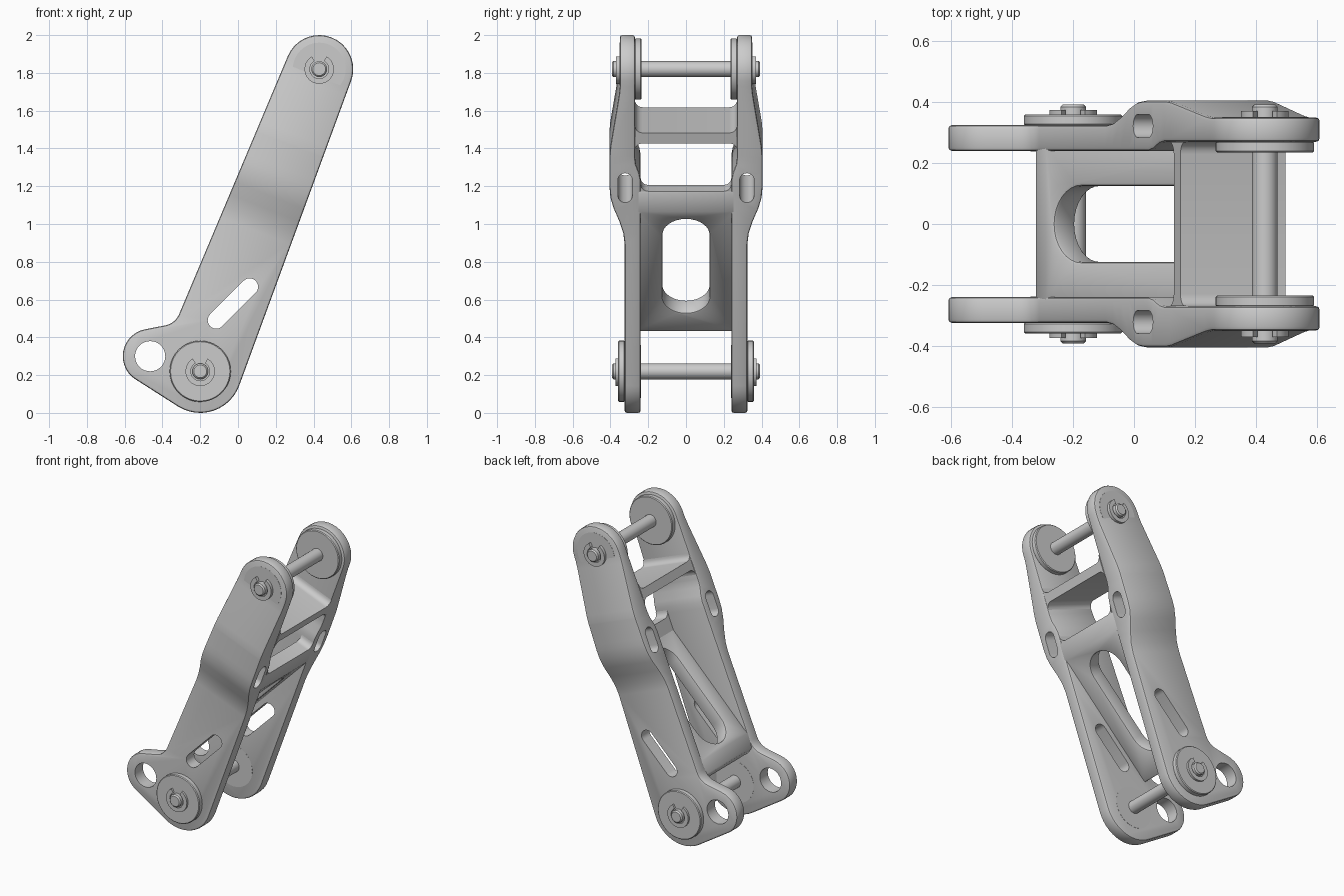
import bpy, bmesh
from math import sin, cos, radians
from mathutils import Vector

if "Cube" in bpy.data.objects:
    bpy.data.objects.remove(bpy.data.objects["Cube"])

# Link frame: S runs from lower to upper pivot, N across the link, Y sideways
X, Y, Z = Vector((1, 0, 0)), Vector((0, 1, 0)), Vector((0, 0, 1))
O = Vector((0, 0, 0))
LOW, TOP, LUG = (-0.2, 0.22), (0.43, 1.82), (-0.465, 0.30)
PIVOT = Vector((LOW[0], 0, LOW[1]))
S = Vector((TOP[0] - LOW[0], 0, TOP[1] - LOW[1])).normalized()
N = Vector((S.z, 0, -S.x))


def arc(c, r, a0, a1, n):
    return [(c[0] + r * cos(radians(a0 + (a1 - a0) * i / n)),
             c[1] + r * sin(radians(a0 + (a1 - a0) * i / n))) for i in range(n + 1)]


def circle(c, r, n=32):
    return arc(c, r, 0, 360, n)[:-1]


def stadium(c, half, r, n=12):
    """Slot along the second axis; half = distance of end centres from c."""
    return (arc((c[0], c[1] + half), r, 0, 180, n) +
            arc((c[0], c[1] - half), r, 180, 360, n))


def prism(name, pts, w0, w1, u=X, v=Z, w=Y, origin=O):
    bm = bmesh.new()
    f = bm.faces.new([bm.verts.new(origin + u * a + v * b + w * w0) for a, b in pts])
    ext = bmesh.ops.extrude_face_region(bm, geom=[f], use_keep_orig=True)["geom"]
    bmesh.ops.translate(bm, vec=w * (w1 - w0),
                        verts=[g for g in ext if isinstance(g, bmesh.types.BMVert)])
    bmesh.ops.recalc_face_normals(bm, faces=bm.faces[:])
    me = bpy.data.meshes.new(name)
    bm.to_mesh(me)
    bm.free()
    ob = bpy.data.objects.new(name, me)
    bpy.context.collection.objects.link(ob)
    return ob


def activate(ob):
    bpy.ops.object.select_all(action='DESELECT')
    ob.select_set(True)
    bpy.context.view_layer.objects.active = ob


def modify(ob, kind, **props):
    activate(ob)
    m = ob.modifiers.new(kind.lower(), kind)
    for k, val in props.items():
        setattr(m, k, val)
    bpy.ops.object.modifier_apply(modifier=m.name)


def bevel(ob, width, segments=2):
    modify(ob, 'BEVEL', width=width, segments=segments, limit_method='ANGLE',
           angle_limit=radians(40), use_clamp_overlap=False)


def cut(ob, *cutters):
    for c in cutters:
        modify(ob, 'BOOLEAN', operation='DIFFERENCE', object=c)
        bpy.data.objects.remove(c)


def mirror(ob):
    modify(ob, 'MIRROR', use_axis=(False, True, False), use_mirror_merge=False)


def smooth(ob):
    activate(ob)
    bpy.ops.object.shade_smooth_by_angle(angle=radians(24))


def lerp(keys, t):
    if t <= keys[0][0]:
        return keys[0][1]
    for (a, p), (b, q) in zip(keys, keys[1:]):
        if t <= b:
            return p + (q - p) * (t - a) / (b - a)
    return keys[-1][1]


# Side plates: outline of three bosses with a filleted notch above the lug
R_LOW, R_TOP, R_LUG, R_FIL = 0.22, 0.18, 0.145, 0.10
a1, a2 = radians(101), radians(157.3)
k1 = LUG[0] * cos(a1) + LUG[1] * sin(a1) + R_LUG + R_FIL
k2 = LOW[0] * cos(a2) + LOW[1] * sin(a2) + R_LOW + R_FIL
det = cos(a1) * sin(a2) - sin(a1) * cos(a2)
fil = ((k1 * sin(a2) - k2 * sin(a1)) / det, (k2 * cos(a1) - k1 * cos(a2)) / det)
outline = (arc(LOW, R_LOW, -20.3, -121.4, 12) + arc(LUG, R_LUG, 238.6, 101, 14) +
           arc(fil, R_FIL, 281, 337.3, 6) + arc(TOP, R_TOP, 157.3, -20.3, 18))
outer = [(0.80, 0.325), (0.86, 0.332), (0.93, 0.354), (1.00, 0.383), (1.06, 0.400),
         (1.12, 0.405), (1.30, 0.405), (1.35, 0.401), (1.64, 0.355), (1.69, 0.350)]
inner = [(1.16, 0.24), (1.20, 0.247), (1.25, 0.265), (1.29, 0.27)]
plate = prism("side_plates", outline, 0.24, 0.325)
bm = bmesh.new()
bm.from_mesh(plate.data)
for s, _ in outer + inner:
    bmesh.ops.bisect_plane(bm, geom=bm.verts[:] + bm.edges[:] + bm.faces[:],
                           plane_co=PIVOT + S * s, plane_no=S)
for v in bm.verts:
    v.co.y = lerp(outer if v.co.y > 0.28 else inner, (v.co - PIVOT).dot(S))
bm.to_mesh(plate.data)
bm.free()
bevel(plate, 0.012)
D, E = (X + Z).normalized(), (X - Z).normalized()
slot_mid = Vector((-0.027, 0, 0.579))
cut(plate,
    prism("cut", circle(LUG, 0.08), 0.1, 0.6),
    prism("cut", stadium((0, 0), 0.125, 0.045), 0.1, 0.6, E, D, Y, slot_mid),
    prism("cut", stadium((0.322, 1.12), 0.045, 0.038), -0.5, 0.5, Y, S, N, PIVOT))
mirror(plate)
smooth(plate)

# Diagonal web with its long oval opening
web = prism("diagonal_web", [(-0.29, 0.43), (0.344, 1.065), (0.385, 1.175),
                             (0.315, 1.175), (-0.29, 0.57), (-0.325, 0.48)], -0.265, 0.265)
mid = Vector((0.055, 0, 0.775))
cut(web, prism("cut", stadium((0, 0), 0.225, 0.125, 16), -0.4, 0.4, Y, D, E, mid))
bevel(web, 0.01)
smooth(web)


# Cross bars with filleted ends
def bar(name, s0, s1, n0, n1, both, r=0.04, y=0.27):
    top = arc((y - r, s1 + r), r, 0, -90, 6) + arc((r - y, s1 + r), r, 270, 180, 6)
    low = arc((r - y, s0 - r), r, 180, 90, 6) + arc((y - r, s0 - r), r, 90, 0, 6)
    if not both:
        low = [(-y, s0), (y, s0)]
    ob = prism(name, top + low, n0, n1, Y, S, N, PIVOT)
    smooth(ob)


bar("upper_web", 1.37, 1.43, -0.184, 0.186, True)
bar("middle_bar", 0.99, 1.10, 0.10, 0.192, False, y=0.24)

# Pins, washers, flush bushings and open retaining clips at both pivots
clip = arc((0, 0), 0.078, 120, 420, 26) + arc((0, 0), 0.05, 420, 120, 26)
for label, c, washer, bush, clip_y in (
        ("upper", TOP, (0.235, 0.272), (0.26, 0.351), (0.349, 0.371)),
        ("lower", LOW, (0.323, 0.36), (0.239, 0.30), (0.359, 0.374))):
    pin = prism(label + "_pin", circle(c, 0.042, 24), -0.393, 0.393)
    bevel(pin, 0.008, 1)
    smooth(pin)
    parts = [prism(label + "_washers", circle(c, 0.162, 40), *washer),
             prism(label + "_bushings", circle(c, 0.14, 40), *bush),
             prism(label + "_clips", [(c[0] + a, c[1] + b) for a, b in clip], *clip_y)]
    bevel(parts[0], 0.005, 1)
    for p in parts:
        mirror(p)
        smooth(p)
